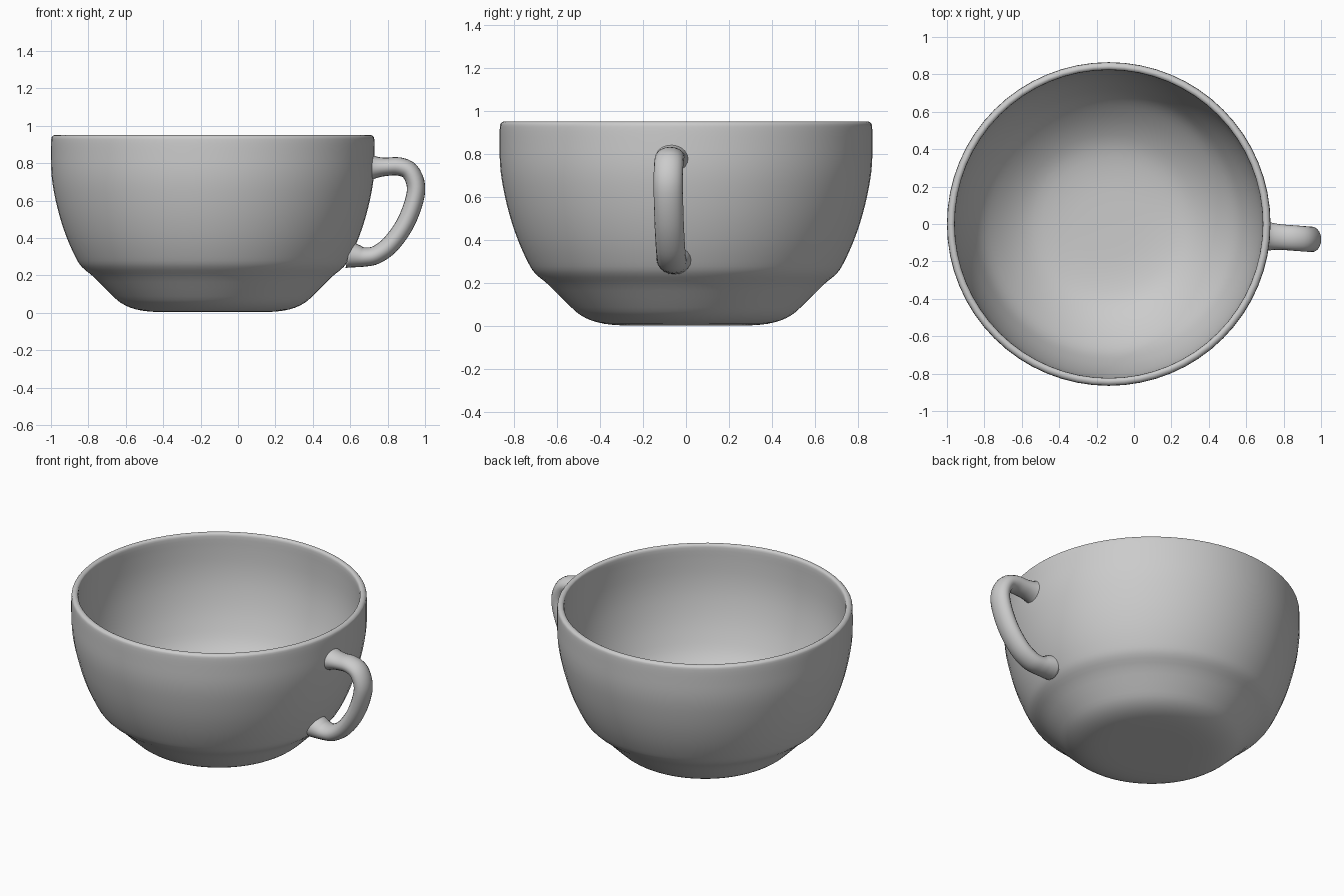
import bpy, bmesh, math
from mathutils import Vector

if "Cube" in bpy.data.objects:
    bpy.data.objects.remove(bpy.data.objects["Cube"])

grey = bpy.data.materials.new("light_grey_ceramic")
grey.diffuse_color = (0.6, 0.6, 0.6, 1)
grey.use_nodes = True
grey.node_tree.nodes["Principled BSDF"].inputs["Base Color"].default_value = grey.diffuse_color
CX = -0.135  # bowl axis


def catmull(pts, n):
    """Smooth curve through the given points."""
    p = [Vector(q) for q in pts]
    p = [2 * p[0] - p[1]] + p + [2 * p[-1] - p[-2]]
    out = []
    for i in range(1, len(p) - 2):
        a, b, c, d = p[i - 1:i + 3]
        for k in range(n):
            t = k / n
            out.append(0.5 * (2 * b + (c - a) * t + (2 * a - 5 * b + 4 * c - d) * t * t
                              + (3 * b - a - 3 * c + d) * t ** 3))
    return out + [p[-2]]


def skin(name, rings):
    """Join rings of points into a closed, smooth skin with capped ends."""
    bm = bmesh.new()
    vs = [[bm.verts.new(co) for co in ring] for ring in rings]
    n = len(vs[0])
    for a, b in zip(vs, vs[1:]):
        for i in range(n):
            bm.faces.new((a[i], a[(i + 1) % n], b[(i + 1) % n], b[i]))
    bm.faces.new(vs[0])
    bm.faces.new(vs[-1])
    bmesh.ops.recalc_face_normals(bm, faces=bm.faces)
    for f in bm.faces:
        f.smooth = True
    me = bpy.data.meshes.new(name)
    bm.to_mesh(me)
    bm.free()
    me.materials.append(grey)
    ob = bpy.data.objects.new(name, me)
    bpy.context.collection.objects.link(ob)
    return ob


# Bowl: outside profile, rounded rim, inside profile (radius, height)
outer = [(0.10, 0.003), (0.30, 0.004), (0.41, 0.018), (0.49, 0.052), (0.555, 0.11),
         (0.635, 0.19), (0.70, 0.245), (0.735, 0.30), (0.78, 0.40), (0.82, 0.52),
         (0.85, 0.65), (0.863, 0.75), (0.865, 0.85), (0.864, 0.925)]
rim = [(0.858, 0.943), (0.845, 0.95), (0.832, 0.947), (0.824, 0.93)]
inner = [(0.824, 0.85), (0.82, 0.74), (0.805, 0.63), (0.775, 0.51), (0.735, 0.40),
         (0.685, 0.30), (0.61, 0.215), (0.51, 0.135), (0.40, 0.08), (0.25, 0.055), (0.05, 0.05)]
profile = catmull([(r, 0, z) for r, z in outer + rim + inner], 3)
SEG = 64
skin("cup_bowl", [[(CX + p.x * math.cos(2 * math.pi * i / SEG),
                    p.x * math.sin(2 * math.pi * i / SEG), p.z) for i in range(SEG)]
                  for p in profile])

# Handle: oval tube along a curved path (x, z, size), flared where it meets the bowl
path = [(0.705, 0.778, 1.5), (0.74, 0.778, 1.18), (0.79, 0.78, 1), (0.86, 0.782, 1),
        (0.92, 0.755, 1), (0.952, 0.675, 1), (0.935, 0.575, 1), (0.885, 0.46, 1),
        (0.81, 0.36, 1), (0.735, 0.308, 1), (0.675, 0.298, 1.05), (0.635, 0.303, 1.25),
        (0.59, 0.312, 1.5)]
pts = catmull(path, 4)
rings = []
for i, p in enumerate(pts):
    d = pts[min(i + 1, len(pts) - 1)] - pts[max(i - 1, 0)]
    nx, nz = Vector((-d.y, d.x)).normalized()
    y0 = -0.065 - 0.075 * (p.x - 0.72)
    ring = []
    for k in range(20):
        a = 2 * math.pi * k / 20
        u, v = 0.049 * p.z * math.cos(a), 0.068 * math.sin(a) * (0.6 + 0.4 * p.z)
        ring.append((p.x + nx * u, y0 + v, p.y + nz * u))
    rings.append(ring)
skin("cup_handle", rings)
